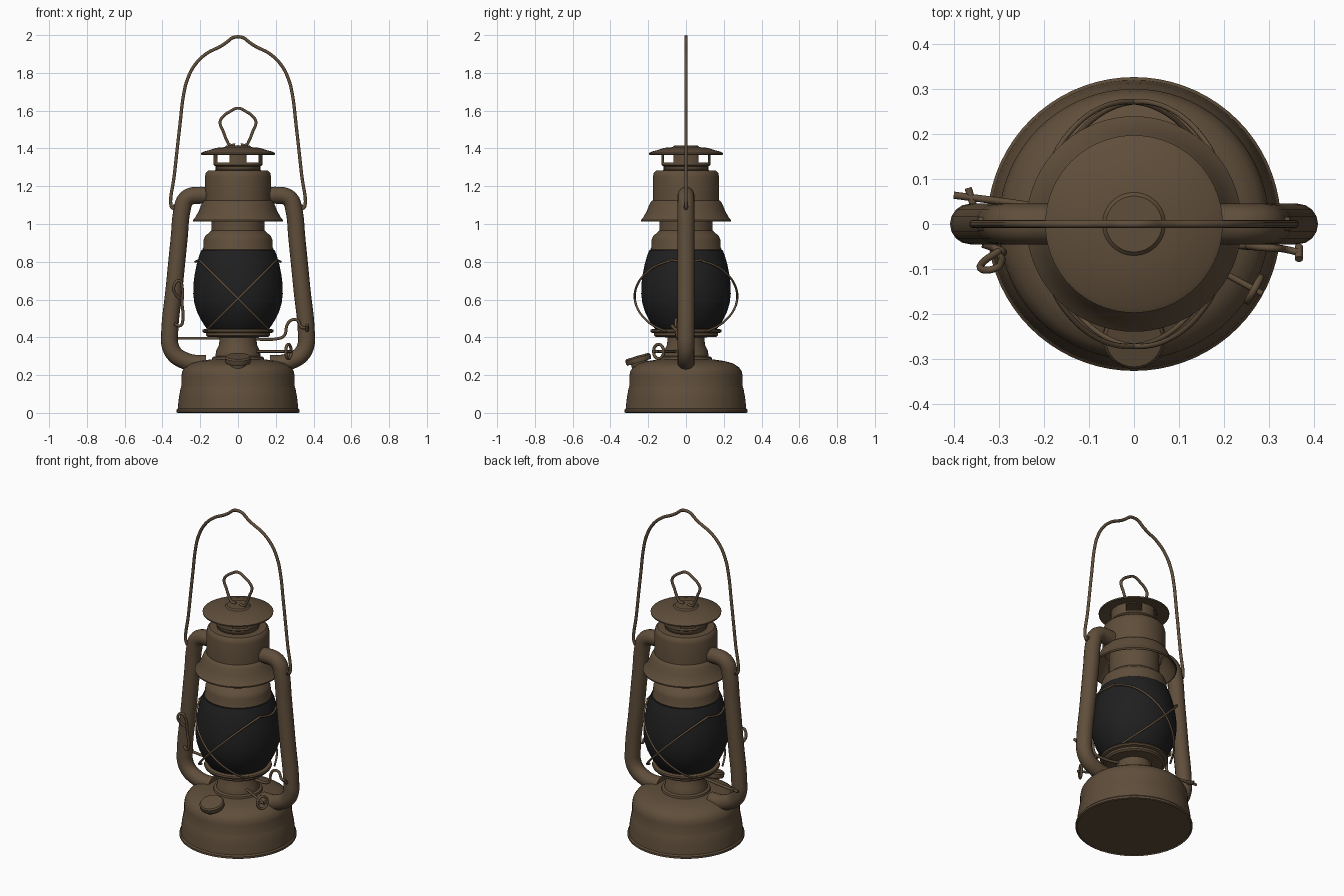
import bpy, bmesh, math
from mathutils import Vector


def material(name, rgb):
    m = bpy.data.materials.new(name)
    m.diffuse_color = (*rgb, 1)
    return m


BROWN = material("aged brown metal", (0.115, 0.076, 0.043))
BLACK = material("dark glass", (0.014, 0.014, 0.014))


def finish(name, mesh, mat, angle=35):
    ob = bpy.data.objects.new(name, mesh)
    bpy.context.collection.objects.link(ob)
    mesh.materials.clear()
    mesh.materials.append(mat)
    bpy.ops.object.select_all(action='DESELECT')
    ob.select_set(True)
    bpy.context.view_layer.objects.active = ob
    bpy.ops.object.shade_smooth_by_angle(angle=math.radians(angle))
    return ob


def lathe(name, profile, mat=BROWN, n=72, drop=None, origin=(0, 0, 0), axis=(0, 0, 1)):
    """Revolve (radius, height) points; drop(centre) removes faces."""
    bm = bmesh.new()
    rings = [[bm.verts.new((r * math.cos(2 * math.pi * i / n), r * math.sin(2 * math.pi * i / n), z))
              for i in range(n)] for r, z in profile]
    for a, b in zip(rings, rings[1:]):
        for i in range(n):
            j = (i + 1) % n
            bm.faces.new((a[i], a[j], b[j], b[i]))
    if drop:
        gone = [f for f in bm.faces if drop(f.calc_center_median())]
        bmesh.ops.delete(bm, geom=gone, context='FACES')
    bmesh.ops.remove_doubles(bm, verts=bm.verts, dist=1e-5)
    bmesh.ops.recalc_face_normals(bm, faces=bm.faces)
    me = bpy.data.meshes.new(name)
    bm.to_mesh(me)
    bm.free()
    ob = finish(name, me, mat)
    ob.location = origin
    ob.rotation_mode = 'QUATERNION'
    ob.rotation_quaternion = Vector((0, 0, 1)).rotation_difference(Vector(axis))
    return ob


def wire(name, pts, radius, closed=False, smooth=True, sides=3):
    """Round wire or tube along a path, turned into a mesh."""
    cu = bpy.data.curves.new(name, 'CURVE')
    cu.dimensions = '3D'
    cu.bevel_depth = radius
    cu.bevel_resolution = sides
    cu.use_fill_caps = True
    cu.resolution_u = 6
    sp = cu.splines.new('BEZIER')
    sp.bezier_points.add(len(pts) - 1)
    for bp, p in zip(sp.bezier_points, pts):
        bp.co = p
        bp.handle_left_type = bp.handle_right_type = 'AUTO' if smooth else 'VECTOR'
    sp.use_cyclic_u = closed
    tmp = bpy.data.objects.new("tmp", cu)
    bpy.context.collection.objects.link(tmp)
    dg = bpy.context.evaluated_depsgraph_get()
    me = bpy.data.meshes.new_from_object(tmp.evaluated_get(dg))
    bpy.data.objects.remove(tmp)
    return finish(name, me, BROWN, 50)


def mirrored(half):
    """Complete a left-to-right path; last point of half lies on x = 0."""
    return half + [(-x, y, z) for x, y, z in reversed(half[:-1])]


# Fuel tank with rolled foot and domed top
lathe("fuel_tank", [(0, 0.006), (0.315, 0.006), (0.318, 0), (0.326, 0.004), (0.326, 0.016),
                    (0.319, 0.024), (0.313, 0.08), (0.304, 0.13), (0.300, 0.14), (0.300, 0.195),
                    (0.295, 0.22), (0.28, 0.242), (0.25, 0.262), (0.20, 0.275), (0.13, 0.285), (0, 0.287)])

# Filler neck and tilted cap
tilt = Vector((0, -0.28, 0.96))
lathe("filler_cap", [(0, -0.065), (0.045, -0.065), (0.045, -0.018), (0.066, -0.018), (0.069, -0.01),
                     (0.069, 0.008), (0.062, 0.016), (0, 0.018)], n=32, origin=(0, -0.253, 0.285), axis=tilt)

# Burner and globe plate
lathe("burner", [(0.14, 0.275), (0.135, 0.295), (0.12, 0.30), (0.115, 0.33), (0.10, 0.36), (0.098, 0.40),
                 (0.16, 0.402), (0.17, 0.41), (0.17, 0.422), (0.186, 0.426), (0.189, 0.434),
                 (0.186, 0.442), (0.16, 0.446), (0, 0.446)], n=48)

# Glass globe
lathe("glass_globe", [(0, 0.438), (0.158, 0.438), (0.172, 0.455), (0.195, 0.49), (0.217, 0.535),
                      (0.231, 0.58), (0.237, 0.63), (0.236, 0.68), (0.230, 0.73), (0.219, 0.785),
                      (0.205, 0.835), (0.194, 0.862), (0, 0.864)], BLACK)

# Collar and inner chimney above the globe
lathe("globe_collar", [(0.15, 0.858), (0.184, 0.858), (0.188, 0.866), (0.184, 0.876), (0.182, 0.915),
                       (0.174, 0.937), (0.152, 0.955), (0.141, 0.965), (0.140, 1.20), (0, 1.20)])

# Flared hood, open underneath
lathe("hood", [(0.233, 1.012), (0.238, 1.012), (0.239, 1.02), (0.226, 1.035), (0.207, 1.07),
               (0.193, 1.105), (0.184, 1.12), (0.176, 1.125), (0.175, 1.25), (0.170, 1.272),
               (0.158, 1.283), (0.11, 1.285), (0.11, 1.278), (0.155, 1.276), (0.168, 1.25),
               (0.169, 1.125), (0.186, 1.105), (0.201, 1.065), (0.221, 1.03), (0.233, 1.012)])


# Vent ring with four openings
def is_vent(c):
    a = math.degrees(math.atan2(abs(c.x), abs(c.y)))
    return 1.325 < c.z < 1.37 and 20 < a < 60


vent = lathe("vent_ring", [(0.118, 1.28), (0.118, 1.305), (0.130, 1.312), (0.130, 1.325), (0.130, 1.37),
                           (0.130, 1.378)], drop=is_vent)
solid = vent.modifiers.new("thickness", 'SOLIDIFY')
solid.thickness = 0.006

# Top cap
lathe("top_cap", [(0, 1.374), (0.17, 1.374), (0.19, 1.366), (0.196, 1.367), (0.197, 1.375), (0.185, 1.382),
                  (0.145, 1.393), (0.115, 1.403), (0.07, 1.407), (0.062, 1.415), (0, 1.417)])

# Cap lifting loop
wire("cap_loop", mirrored([(-0.015, 0, 1.418), (-0.045, 0, 1.420), (-0.058, 0, 1.44), (-0.078, 0, 1.49),
                           (-0.095, 0, 1.54), (-0.085, 0, 1.562), (-0.04, 0, 1.597), (0, 0, 1.613)]), 0.008)

# Carrying handle
wire("carry_handle", mirrored([(-0.315, 0, 1.085), (-0.345, 0, 1.084), (-0.355, 0, 1.10), (-0.337, 0, 1.26),
                               (-0.308, 0, 1.52), (-0.287, 0, 1.69), (-0.268, 0, 1.765), (-0.23, 0, 1.84),
                               (-0.17, 0, 1.90), (-0.09, 0, 1.942), (-0.06, 0, 1.962), (-0.03, 0, 1.985),
                               (0, 0, 1.991)]), 0.009)

# Side air tubes with small handle pivots
for side, s in (("left", -1), ("right", 1)):
    path = [(0.15, 1.150), (0.21, 1.152), (0.25, 1.147), (0.28, 1.125), (0.295, 1.08), (0.312, 0.92),
            (0.338, 0.66), (0.362, 0.42), (0.360, 0.36), (0.335, 0.31), (0.29, 0.28), (0.24, 0.264), (0.17, 0.262)]
    wire(side + "_air_tube", [(s * x, 0, z) for x, z in path], 0.045, sides=6)
    lathe(side + "_handle_pivot", [(0, 0), (0.016, 0), (0.016, 0.06), (0, 0.06)], n=16,
          origin=(s * 0.285, 0, 1.087), axis=(s, 0, 0))

# Crossed guard wires at front and back
for where, face in (("front", -1), ("back", 1)):
    for k, s in enumerate((-1, 1)):
        pts = []
        for i in range(13):
            t = i / 12
            z = 0.81 - 0.38 * t
            x = 0.205 - 0.38 * t
            R = 0.272 - 1.7 * (z - 0.63) ** 2
            pts.append((s * x, face * math.sqrt(R * R - x * x), z))
        wire(f"{where}_guard_wire_{k + 1}", pts, 0.006, sides=2)
    # Loop tying the guard to the globe's sides
for s in (-1, 1):
    wire("guard_side_wire", [(s * 0.205, -0.082, 0.81), (s * 0.226, 0, 0.80), (s * 0.205, 0.082, 0.81)], 0.006, sides=2)

# Globe lift bar, passing behind the left tube and in front of the right one
wire("lift_bar", [(-0.40, 0.064, 0.395), (-0.20, 0.036, 0.395), (0.0, -0.005, 0.395), (0.22, -0.045, 0.395),
                  (0.245, -0.049, 0.41), (0.262, -0.05, 0.47), (0.285, -0.052, 0.492), (0.315, -0.054, 0.49),
                  (0.335, -0.056, 0.455), (0.37, -0.064, 0.45)], 0.008)
wire("lift_bar_end_left", [(-0.368, 0.08, 0.395), (-0.356, 0.04, 0.395)], 0.008, smooth=False)
wire("lift_bar_end_right", [(0.366, -0.05, 0.435), (0.366, -0.078, 0.465)], 0.009, smooth=False)

# Spring latch beside the left tube
wire("side_latch", [(-0.335, -0.045, 0.47), (-0.305, -0.055, 0.462), (-0.292, -0.06, 0.49), (-0.296, -0.07, 0.58),
                    (-0.295, -0.085, 0.66), (-0.312, -0.10, 0.70), (-0.338, -0.10, 0.675),
                    (-0.335, -0.085, 0.635), (-0.30, -0.06, 0.60)], 0.008)

# Wick knob: stem and ring
d = Vector((0.87, -0.48, 0)).normalized()
u = Vector((-d.y, d.x, 0))
c = Vector((0.267, -0.145, 0.325))
wire("wick_stem", [(0.05, -0.028, 0.325), tuple(c + d * 0.02)], 0.007, smooth=False)
ring = [c + u * 0.03 * math.cos(a) + Vector((0, 0, 0.038 * math.sin(a)))
        for a in [i * math.pi / 4 for i in range(8)]]
wire("wick_knob", [tuple(p) for p in ring], 0.008, closed=True)
wire("wick_knob_bar", [tuple(c - u * 0.03), tuple(c + u * 0.03)], 0.007, smooth=False)
